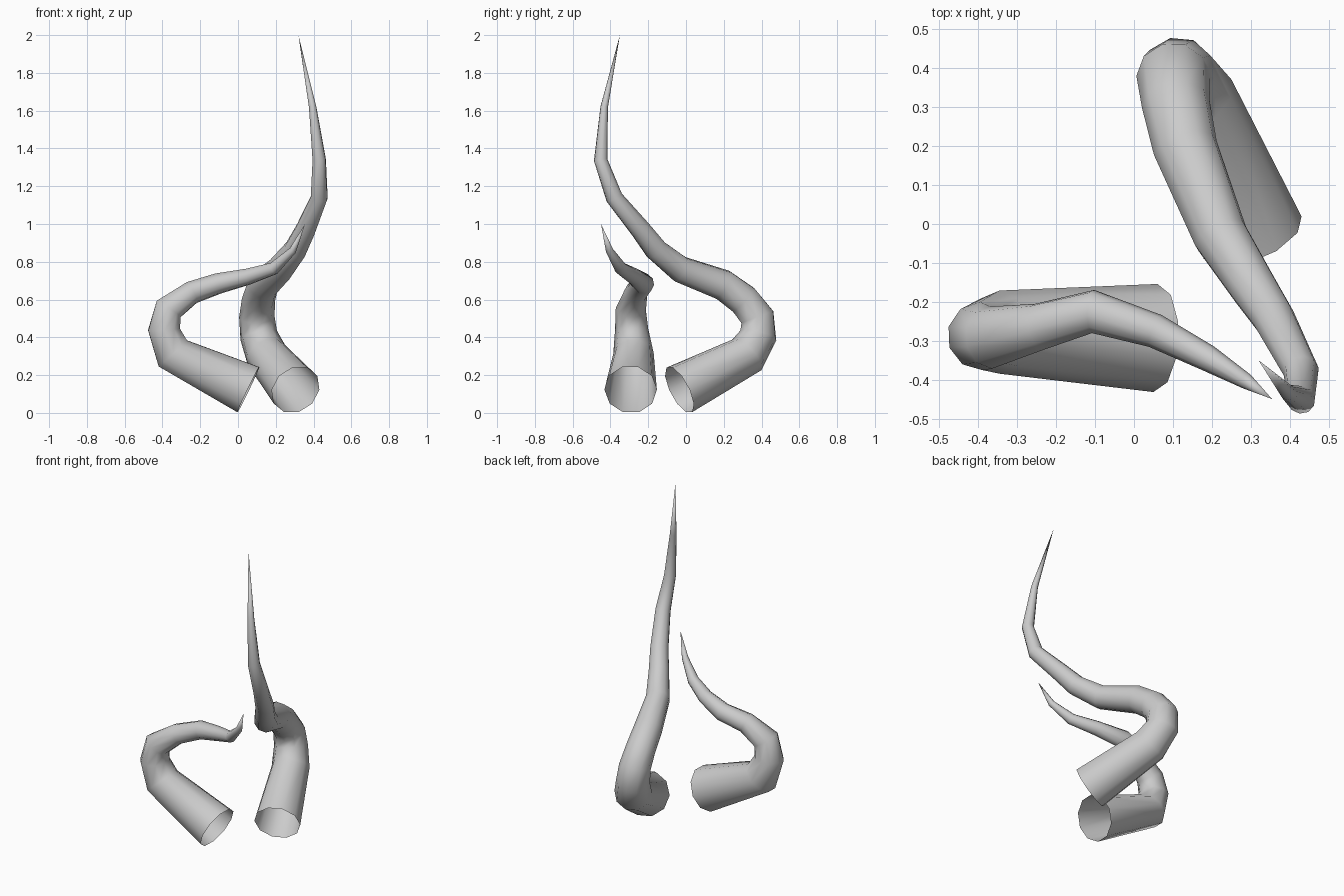
import bpy, bmesh, math
from mathutils import Vector

if "Cube" in bpy.data.objects:
    bpy.data.objects.remove(bpy.data.objects["Cube"])

SIDES = 10


def tentacle(name, path):
    """Tapered open-ended tube swept along (x, y, z, radius) stations, closed at a point."""
    pts = [Vector(p[:3]) for p in path]
    segs = [(b - a).normalized() for a, b in zip(pts, pts[1:])]
    bm = bmesh.new()
    rings = []
    side = Vector((0, 0, 1))
    for i in range(len(pts) - 1):
        t = segs[0] if i == 0 else (segs[i - 1] + segs[i]).normalized()
        # carry the ring's orientation along the path without twist
        side = (side - t * side.dot(t)).normalized()
        up = t.cross(side)
        ring = []
        for k in range(SIDES):
            a = 2 * math.pi * (k + 0.5) / SIDES
            ring.append(bm.verts.new(pts[i] + (side * math.cos(a) + up * math.sin(a)) * path[i][3]))
        rings.append(ring)
    for r0, r1 in zip(rings, rings[1:]):
        for k in range(SIDES):
            n = (k + 1) % SIDES
            bm.faces.new((r0[k], r0[n], r1[n], r1[k]))
    tip = bm.verts.new(pts[-1])
    for k in range(SIDES):
        bm.faces.new((rings[-1][k], rings[-1][(k + 1) % SIDES], tip))
    bmesh.ops.recalc_face_normals(bm, faces=bm.faces[:])
    for f in bm.faces:
        f.smooth = True
    mesh = bpy.data.meshes.new(name)
    bm.to_mesh(mesh)
    bm.free()
    obj = bpy.data.objects.new(name, mesh)
    bpy.context.collection.objects.link(obj)
    return obj


# Tall tentacle: sweeps back, curls forward, then rises to its tip
tentacle("tall_tentacle", [
    (0.305, -0.035, 0.122, 0.137),
    (0.150, 0.322, 0.307, 0.112),
    (0.110, 0.383, 0.410, 0.100),
    (0.100, 0.378, 0.507, 0.094),
    (0.108, 0.305, 0.598, 0.088),
    (0.132, 0.195, 0.678, 0.084),
    (0.222, -0.030, 0.760, 0.072),
    (0.305, -0.160, 0.865, 0.062),
    (0.358, -0.240, 0.970, 0.055),
    (0.430, -0.380, 1.140, 0.046),
    (0.430, -0.452, 1.340, 0.036),
    (0.395, -0.433, 1.620, 0.020),
    (0.320, -0.350, 2.000, 0.0),
])

# Short tentacle: sweeps left, then hooks back to the right
tentacle("short_tentacle", [
    (0.055, -0.293, 0.123, 0.139),
    (-0.345, -0.278, 0.315, 0.107),
    (-0.392, -0.288, 0.442, 0.088),
    (-0.367, -0.292, 0.550, 0.080),
    (-0.245, -0.265, 0.637, 0.062),
    (-0.105, -0.225, 0.685, 0.056),
    (0.055, -0.275, 0.722, 0.044),
    (0.190, -0.345, 0.765, 0.034),
    (0.290, -0.405, 0.860, 0.020),
    (0.355, -0.450, 1.000, 0.0),
])
